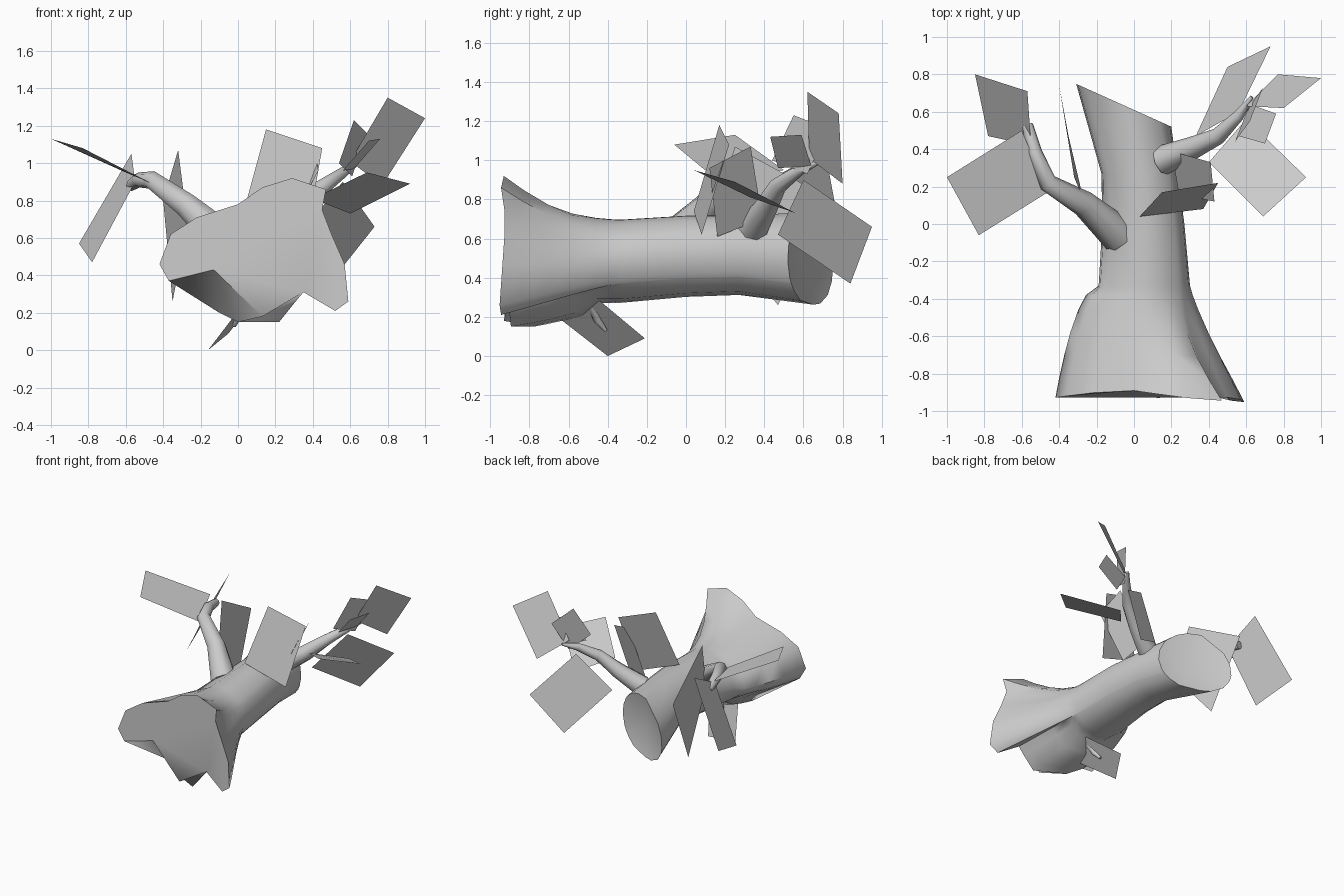
import bpy, bmesh
from math import atan2, cos, sin, hypot
from mathutils import Vector

cube = bpy.data.objects.get("Cube")
if cube:
    bpy.data.objects.remove(cube)

grey = bpy.data.materials.new("plain_grey")
grey.use_nodes = True
COLOUR = (0.6, 0.6, 0.6, 1)
grey.diffuse_color = COLOUR
grey.node_tree.nodes["Principled BSDF"].inputs["Base Color"].default_value = COLOUR


def finish(name, bm, smooth=True, recalc=True):
    """Turn a bmesh into a named object."""
    if recalc:
        bmesh.ops.recalc_face_normals(bm, faces=bm.faces)
    mesh = bpy.data.meshes.new(name)
    bm.to_mesh(mesh)
    bm.free()
    mesh.materials.append(grey)
    obj = bpy.data.objects.new(name, mesh)
    bpy.context.collection.objects.link(obj)
    if smooth:
        bpy.ops.object.select_all(action='DESELECT')
        obj.select_set(True)
        bpy.context.view_layer.objects.active = obj
        bpy.ops.object.shade_smooth_by_angle(angle=0.9)
    return obj


def loft(bm, rings):
    """Join rings of points with quads and return their vertices."""
    loops = [[bm.verts.new(p) for p in ring] for ring in rings]
    for a, b in zip(loops, loops[1:]):
        for i in range(len(a)):
            j = (i + 1) % len(a)
            bm.faces.new((a[i], a[j], b[j], b[i]))
    return loops


# Root flare outline: x, z and how quickly each root fades into the trunk
flare = [
    (.59, .26, 1.2), (.57, .46, 1.2), (.5, .62, 1.5), (.45, .75, 2), (.47, .86, 2),
    (.29, .92, 2), (.13, .87, 2), (0, .78, 1.5), (-.22, .71, 1), (-.36, .62, .6),
    (-.42, .46, .5), (-.37, .37, .6), (-.2, .3, .5), (-.1, .2, .5), (0, .15, .5),
    (.22, .15, .5), (.3, .25, .6), (.35, .31, .8), (.52, .21, 1.2)]
angles = [atan2(z - .5, x - .05) for x, z, p in flare]
# The lower root is set back behind the front, less so towards the left
set_back = {12: .6, 13: .66, 14: .78, 15: .97, 16: 1}


def oval(x0, x1, z0, z1):
    return [((x0 + x1) / 2 + (x1 - x0) / 2 * cos(a),
             (z0 + z1) / 2 + (z1 - z0) / 2 * sin(a)) for a in angles]


# Trunk: flared roots, then plain ovals, then a slanted broken end
base = oval(-.19, .3, .27, .7)
rings = []
for y in (-.91, -.82, -.7, -.58, -.46, -.38):
    s = (-.33 - y) / .58
    ring = []
    for i, ((x, z, p), (bx, bz)) in enumerate(zip(flare, base)):
        t = (max(0, 1.3 * s - .3) if i in set_back else s) ** p
        tip = .2 * (hypot(x - .05, z - .5) - .38) * s ** 4
        ring.append((bx + (x - bx) * t,
                     -.33 + (y - tip + .33) * set_back.get(i, 1),
                     bz + (z - bz) * t))
    rings.append(ring)
for y, size in ((-.33, (-.19, .3, .27, .7)), (0, (-.17, .27, .3, .72)),
                (.27, (-.175, .235, .31, .72))):
    rings.append([(x, y, z) for x, z in oval(*size)])
rings.append([(x, .61 - .45 * x, z + .25 * min(x + .1, 0))
              for x, z in oval(-.31, .2, .26, .74)])
bm = bmesh.new()
loops = loft(bm, rings)
# Broken end, slightly hollow
hollow = bm.verts.new((-.05, .58, .48))
end = loops[-1]
for a, b in zip(end, end[1:] + end[:1]):
    bm.faces.new((a, b, hollow))
# Front cap with a notch, and the undercut from the notch to the lower root
front = loops[0]
notch = [bm.verts.new(p) for p in ((-.13, -.9, .43), (.13, -.93, .18))]
bm.faces.new(front[:12] + notch + front[17:])
bm.faces.new((front[11], front[12], front[13], notch[0]))
bm.faces.new((notch[0], front[13], front[14], notch[1]))
bm.faces.new((notch[1], front[14], front[15], front[16], front[17]))
finish("trunk", bm)


def branch(name, path, radii, sides=8):
    bm = bmesh.new()
    pts = [Vector(p) for p in path]
    rings = []
    for i, (p, r) in enumerate(zip(pts, radii)):
        d = (pts[min(i + 1, len(pts) - 1)] - pts[max(i - 1, 0)]).normalized()
        u = d.cross(Vector((0, 0, 1))).normalized()
        v = d.cross(u)
        rings.append([p + r * (u * cos(k * 6.2832 / sides) + v * sin(k * 6.2832 / sides))
                      for k in range(sides)])
    loops = loft(bm, rings)
    bm.faces.new(loops[0])
    bm.faces.new(loops[-1])
    finish(name, bm)


branch("right_branch", [(-.08, -.06, .6), (-.27, .11, .77), (-.46, .22, .91),
                        (-.53, .38, .91), (-.57, .53, .88)], (.1, .07, .05, .04, .03))
branch("left_branch", [(.15, .34, .65), (.32, .41, .76), (.45, .47, .87),
                       (.56, .58, .95), (.63, .68, .99)], (.08, .06, .045, .03, .01))
branch("lower_twig", [(.05, -.5, .3), (.0, -.45, .18), (-.02, -.41, .13)], (.03, .02, .01))

# Flat leaf cards, four corners each
cards = {
    "right_upper_leaf": [(-1, .25, 1.13), (-.83, -.06, 1.08), (-.46, .17, .89), (-.6, .5, .95)],
    "right_outer_leaf": [(-.85, .8, .57), (-.78, .47, .47), (-.55, .42, .9), (-.57, .71, 1.05)],
    "right_inner_leaf": [(-.32, .25, 1.07), (-.4, .74, .8), (-.35, .47, .26), (-.27, .13, .68)],
    "left_back_leaf": [(.73, .95, .66), (.5, .84, .37), (.33, .47, .62), (.56, .6, .9)],
    "left_tip_leaf": [(1, .78, 1.24), (.8, .62, 1.35), (.6, .63, 1.01), (.77, .8, .88)],
    "left_small_leaf": [(.76, .59, 1.13), (.7, .43, 1.12), (.56, .47, .96), (.62, .64, .97)],
    "left_narrow_leaf": [(.62, .55, 1.23), (.69, .73, 1.16), (.61, .62, .93), (.54, .44, 1)],
}
cards.update({
    "left_side_leaf": [(.92, .25, .89), (.69, .04, .95), (.4, .33, .81), (.6, .56, .73)],
    "left_inner_leaf": [(.43, .12, .96), (.41, .33, 1.07), (.2, .39, .7), (.24, .16, .61)],
    "centre_leaf": [(.15, .17, 1.18), (.45, .22, 1.08), (.37, .08, .62), (.03, .04, .74)],
    "lower_leaf": [(-.16, -.4, 0), (-.05, -.21, .09), (.1, -.45, .29), (0, -.67, .21)],
})
for name, corners in cards.items():
    bm = bmesh.new()
    bm.faces.new([bm.verts.new(c) for c in corners])
    finish(name, bm, smooth=False, recalc=False)
